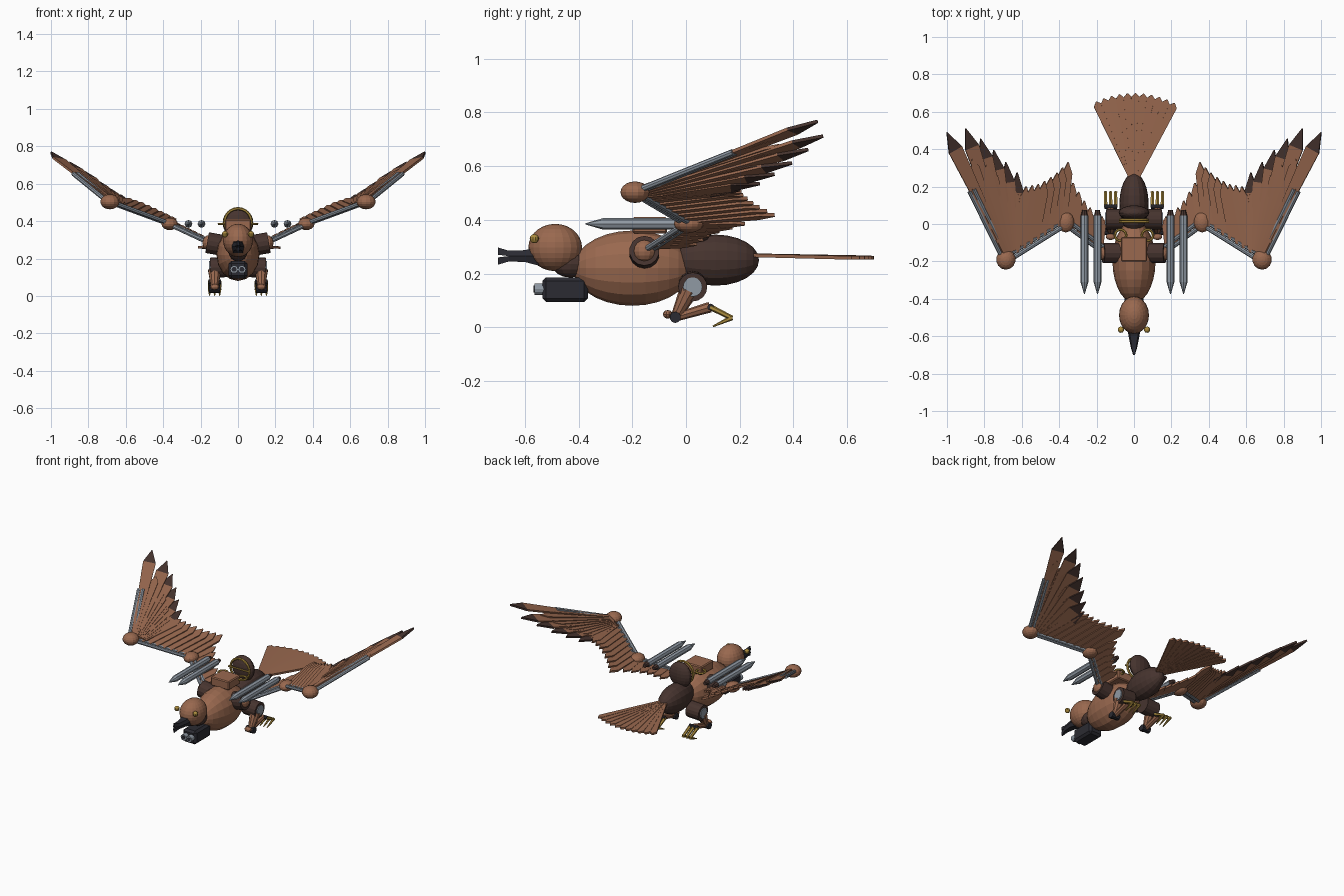
import bpy, bmesh, math
from mathutils import Vector, Matrix

if "Cube" in bpy.data.objects:
    bpy.data.objects.remove(bpy.data.objects["Cube"], do_unlink=True)


def colour(name, r, g, b):
    m = bpy.data.materials.new(name)
    m.use_nodes = True
    m.diffuse_color = (r, g, b, 1)
    m.node_tree.nodes["Principled BSDF"].inputs["Base Color"].default_value = (r, g, b, 1)
    return m


BROWN = colour("copper_brown", 0.32, 0.14, 0.078)
DARK = colour("dark_brown", 0.062, 0.034, 0.028)
STEEL = colour("steel_grey", 0.28, 0.32, 0.37)
GOLD = colour("brass_gold", 0.42, 0.27, 0.05)
BLACK = colour("gun_black", 0.024, 0.024, 0.032)


def finish(name, bm, *mats):
    bmesh.ops.recalc_face_normals(bm, faces=bm.faces)
    me = bpy.data.meshes.new(name)
    bm.to_mesh(me)
    bm.free()
    for m in mats:
        me.materials.append(m)
    ob = bpy.data.objects.new(name, me)
    bpy.context.collection.objects.link(ob)
    return ob


def ball(name, loc, size, mat, seg=16, rings=10, pole="Z"):
    bm = bmesh.new()
    bmesh.ops.create_uvsphere(bm, u_segments=seg, v_segments=rings, radius=1)
    if pole == "Y":
        bmesh.ops.rotate(bm, verts=bm.verts, matrix=Matrix.Rotation(math.pi / 2, 3, "X"))
    bmesh.ops.scale(bm, vec=size, verts=bm.verts)
    bmesh.ops.translate(bm, vec=loc, verts=bm.verts)
    return finish(name, bm, mat)


def rod(name, a, b, r1, r2, mat, sides=10):
    a, b = Vector(a), Vector(b)
    d = b - a
    bm = bmesh.new()
    bmesh.ops.create_cone(bm, cap_ends=True, segments=sides, radius1=r1, radius2=r2, depth=d.length)
    turn = d.to_track_quat("Z", "Y").to_matrix().to_4x4()
    bmesh.ops.transform(bm, matrix=Matrix.Translation((a + b) / 2) @ turn, verts=bm.verts)
    return finish(name, bm, mat)


def block(name, loc, size, mat, bevel=0.0):
    bm = bmesh.new()
    bmesh.ops.create_cube(bm, size=1)
    bmesh.ops.scale(bm, vec=size, verts=bm.verts)
    if bevel:
        bmesh.ops.bevel(bm, geom=bm.edges, offset=bevel, segments=1, affect="EDGES")
    bmesh.ops.translate(bm, vec=loc, verts=bm.verts)
    return finish(name, bm, mat)


def ring(name, loc, major, minor, mat, turn=None):
    bpy.ops.mesh.primitive_torus_add(location=loc, rotation=turn or (0, 0, 0), major_radius=major,
                                     minor_radius=minor, major_segments=20, minor_segments=6)
    ob = bpy.context.object
    ob.name = name
    ob.data.materials.append(mat)


def feather(bm, root, tip, normal, w0, w1, thick, tip_len, roll=0.0):
    """Flat pointed vane; the end section takes the second material."""
    root, tip = Vector(root), Vector(tip)
    d = tip - root
    side = d.cross(normal).normalized()
    side.rotate(Matrix.Rotation(roll, 3, d))
    up = side.cross(d).normalized() * thick / 2
    k = 1 - tip_len / d.length
    rows = []
    for t, w in ((0, w0), (k, w1), (1, 0.002)):
        c = root + d * t
        rows.append([bm.verts.new(c + side * w * i + up * j)
                     for i, j in ((-1, -1), (1, -1), (1, 1), (-1, 1))])
    bm.faces.new(rows[0])
    bm.faces.new(rows[2])
    for n, (p, q) in enumerate(zip(rows, rows[1:])):
        for i in range(4):
            f = bm.faces.new((p[i], p[(i + 1) % 4], q[(i + 1) % 4], q[i]))
            f.material_index = n


def along(points, t):
    """Point at fraction t of a polyline."""
    x = t * (len(points) - 1)
    i = min(int(x), len(points) - 2)
    return Vector(points[i]).lerp(Vector(points[i + 1]), x - i)


# Body, neck and head
ball("body", (0, -0.2, 0.22), (0.115, 0.22, 0.14), BROWN, 16, 14, "Y")
ball("rear_body", (0, 0.11, 0.25), (0.078, 0.162, 0.095), DARK, 16, 12, "Y")
ball("neck", (0, -0.43, 0.235), (0.05, 0.07, 0.05), DARK, 12, 8)
ball("head", (0, -0.487, 0.297), (0.08, 0.1, 0.088), BROWN, 20, 14)

# Open beak, upper and lower half
for name, z in (("upper_beak", 1), ("lower_beak", -1)):
    bm = bmesh.new()
    rows = []
    for y, w, lo, hi in ((-0.55, 0.036, 0, 0.035), (-0.6, 0.029, 0, 0.022),
                         (-0.66, 0.017, 0, 0.02), (-0.7, 0.005, 0.005, 0.032)):
        rows.append([bm.verts.new((x, y, 0.265 + z * h))
                     for x, h in ((-w, lo), (w, lo), (w * 0.7, hi), (-w * 0.7, hi))])
    bm.faces.new(rows[0])
    bm.faces.new(rows[-1])
    for p, q in zip(rows, rows[1:]):
        for i in range(4):
            bm.faces.new((p[i], p[(i + 1) % 4], q[(i + 1) % 4], q[i]))
    finish(name, bm, BLACK)

# Twin gun under the chin
block("gun_housing", (0, -0.45, 0.14), (0.1, 0.17, 0.092), BLACK, 0.014)

# Saddle, backrest and trim
block("saddle", (0, -0.135, 0.38), (0.14, 0.13, 0.06), BROWN, 0.006)
ball("backrest", (0, 0.06, 0.39), (0.082, 0.04, 0.085), DARK, 16, 12)
ring("backrest_trim", (0, 0.022, 0.395), 0.072, 0.008, GOLD, (math.pi / 2, 0, 0))
rod("backrest_bar", (-0.08, 0.012, 0.4), (0.08, 0.012, 0.4), 0.006, 0.006, GOLD, 8)

# Tail fan
bm = bmesh.new()
for i in range(11):
    a = math.radians(-25.5 + i * 5.3)
    tip = Vector((math.sin(a) * 0.47, 0.23 + math.cos(a) * 0.47, 0.259))
    feather(bm, (math.sin(a) * 0.05, 0.25, 0.268), tip, Vector((0, 0, 1)), 0.008, 0.023, 0.013, 0.022, 0.06)
finish("tail_feathers", bm, BROWN, BROWN)

for s, side in ((1, "left"), (-1, "right")):
    def P(x, y, z):
        return Vector((s * x, y, z))

    ball(side + "_eye", P(0.07, -0.565, 0.33), (0.017,) * 3, GOLD, 10, 8)
    rod(side + "_gun_barrel", P(0.021, -0.52, 0.142), P(0.021, -0.565, 0.142), 0.021, 0.021, STEEL, 12)
    rod(side + "_gun_bore", P(0.021, -0.56, 0.142), P(0.021, -0.567, 0.142), 0.013, 0.013, BLACK, 12)
    ring(side + "_handle", P(0.072, -0.06, 0.385), 0.03, 0.007, GOLD)

    # Rockets
    for n, x in (("inner", 0.195), ("outer", 0.265)):
        name = side + "_" + n + "_rocket"
        rod(name, P(x, -0.31, 0.385), P(x, 0.045, 0.385), 0.021, 0.021, STEEL, 8)
        rod(name + "_nose", P(x, -0.375, 0.385), P(x, -0.31, 0.385), 0.002, 0.021, STEEL, 8)
        rod(name + "_nozzle", P(x, 0.045, 0.385), P(x, 0.075, 0.385), 0.019, 0.012, DARK, 8)

    # Wing joints and paired struts
    shoulder, elbow = P(0.14, -0.155, 0.28), P(0.365, 0.01, 0.385)
    wrist, hand = P(0.685, -0.19, 0.503), P(0.868, 0.18, 0.652)
    rod(side + "_shoulder_socket", P(0.08, -0.155, 0.27), P(0.165, -0.155, 0.285), 0.056, 0.056, DARK, 14)
    ball(side + "_shoulder_joint", P(0.155, -0.155, 0.283), (0.035, 0.042, 0.042), BROWN, 12, 8)
    ball(side + "_elbow_joint", elbow, (0.045, 0.055, 0.033), BROWN, 14, 10)
    ball(side + "_wrist_joint", wrist, (0.052, 0.054, 0.04), BROWN, 14, 10)
    for n, a, b in (("upper_arm", shoulder, elbow), ("forearm", elbow, wrist), ("hand", wrist, hand)):
        off = (b - a).cross(Vector((0, 0, 1))).normalized() * 0.013
        for k, label in ((1, "front"), (-1, "back")):
            rod(f"{side}_{n}_{label}_strut", a + off * k, b + off * k, 0.012, 0.012, STEEL, 8)

    normal = (wrist - elbow).cross(hand - wrist).normalized() * s

    # Long outer feathers with dark ends
    tips = [P(1.0, 0.49, 0.767), P(0.9, 0.51, 0.712), P(0.82, 0.455, 0.662), P(0.75, 0.395, 0.612),
            P(0.685, 0.33, 0.57), P(0.625, 0.275, 0.535), P(0.578, 0.2, 0.512)]
    bm = bmesh.new()
    inner = wrist.lerp(elbow, 0.2) + Vector((0, 0.02, 0))
    for i, tip in enumerate(tips):
        root = (wrist + Vector((0, 0.03, 0.01))).lerp(inner, i / 6)
        feather(bm, root, tip, normal, 0.016, 0.04, 0.012, 0.11, s * 0.12)
    finish(side + "_outer_feathers", bm, BROWN, DARK)

    # Covering layer between the outer feathers
    bm = bmesh.new()
    for i in range(11):
        root = (wrist + Vector((0, 0.03, 0.018))).lerp(inner + Vector((0, 0, 0.008)), i / 10)
        tip = root.lerp(along(tips, (i + 0.3) / 10.6), 0.76)
        feather(bm, root, tip, normal, 0.012, 0.024, 0.012, 0.05, s * 0.15)
    finish(side + "_outer_coverts", bm, BROWN, BROWN)

    # Middle feathers along the forearm
    tips = [P(0.575, 0.2, 0.515), P(0.5, 0.215, 0.49), P(0.42, 0.265, 0.452), P(0.352, 0.33, 0.418)]
    bm = bmesh.new()
    for i in range(8):
        root = wrist.lerp(elbow, 0.15 + i * 0.115) + Vector((0, 0.01, 0))
        feather(bm, root, along(tips, i / 7), normal, 0.02, 0.027, 0.014, 0.06, s * 0.18)
    finish(side + "_middle_feathers", bm, BROWN, BROWN)

    # Short feathers along the upper arm
    tips = [P(0.325, 0.22, 0.385), P(0.25, 0.1, 0.35), P(0.17, 0.04, 0.31)]
    bm = bmesh.new()
    for i in range(6):
        root = elbow.lerp(shoulder, 0.05 + i * 0.15)
        feather(bm, root, along(tips, i / 5), normal, 0.02, 0.024, 0.012, 0.05, s * 0.15)
    finish(side + "_inner_feathers", bm, BROWN, BROWN)

    # Legs: hip, thigh, knee, shin and claws
    rod(side + "_hip", P(0.05, 0.025, 0.155), P(0.148, 0.025, 0.15), 0.054, 0.054, DARK, 16)
    rod(side + "_hip_cap", P(0.14, 0.025, 0.15), P(0.155, 0.025, 0.15), 0.036, 0.036, STEEL, 16)
    rod(side + "_thigh", P(0.125, 0.01, 0.135), P(0.125, -0.035, 0.045), 0.036, 0.02, BROWN, 10)
    rod(side + "_knee", P(0.095, -0.04, 0.037), P(0.155, -0.04, 0.037), 0.021, 0.021, BLACK, 10)
    ball(side + "_knee_spur", P(0.125, -0.068, 0.048), (0.026, 0.018, 0.016), BROWN, 10, 6)
    rod(side + "_shin", P(0.125, -0.04, 0.037), P(0.125, 0.09, 0.075), 0.016, 0.02, BROWN, 8)
    rod(side + "_ankle", P(0.092, 0.092, 0.075), P(0.158, 0.092, 0.075), 0.013, 0.013, BLACK, 8)
    for n, x in (("inner", 0.098), ("middle", 0.125), ("outer", 0.152)):
        rod(f"{side}_{n}_toe", P(x, 0.09, 0.075), P(x, 0.172, 0.034), 0.011, 0.009, GOLD, 6)
        rod(f"{side}_{n}_claw", P(x, 0.172, 0.036), P(x, 0.1, 0.003), 0.01, 0.003, GOLD, 6)
